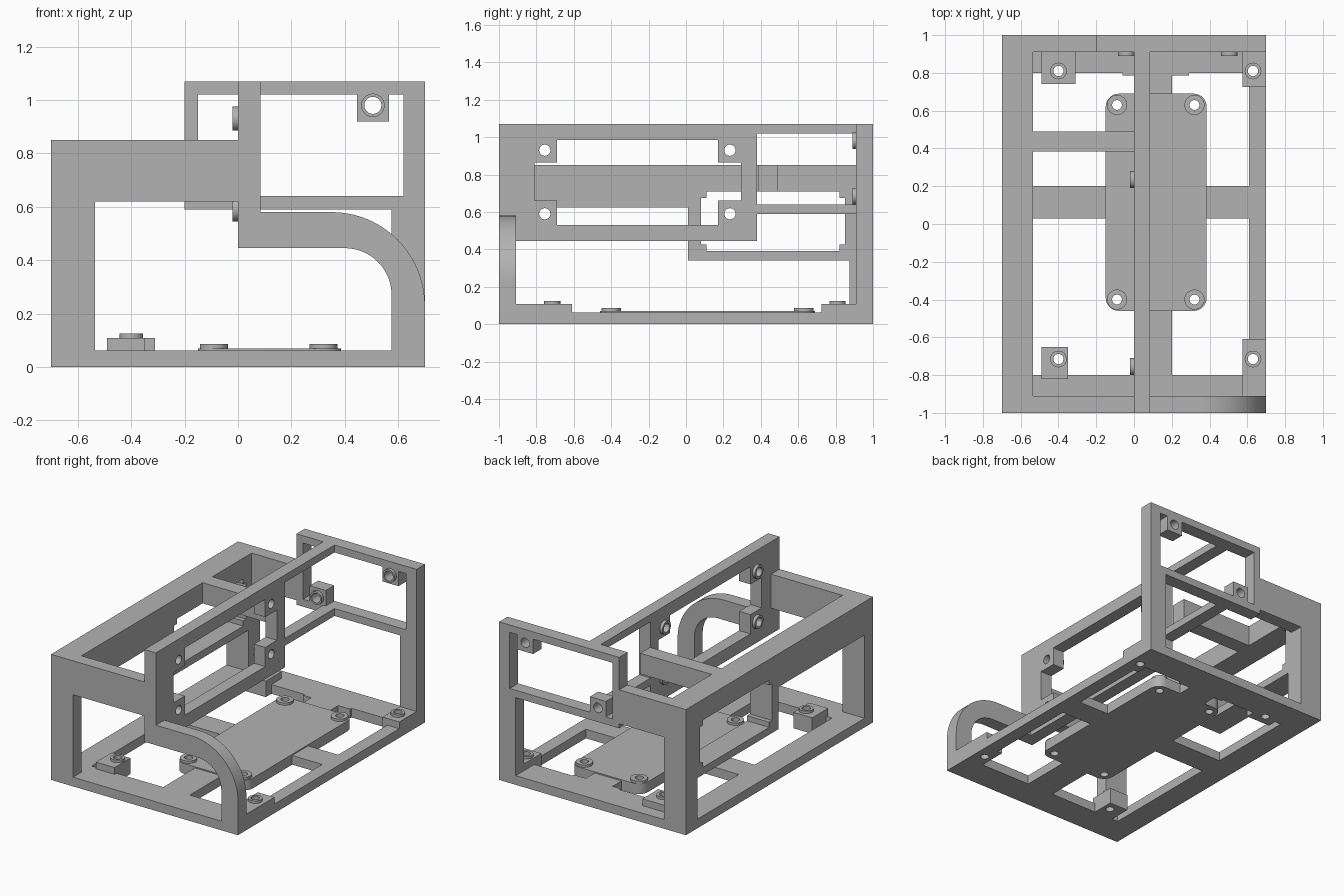
import bpy, bmesh, math
from mathutils import Matrix, Vector

cube = bpy.data.objects.get("Cube")
if cube:
    bpy.data.objects.remove(cube, do_unlink=True)

grey = bpy.data.materials.new("plain grey")
grey.use_nodes = True
GREY = (0.45, 0.45, 0.45, 1)
grey.diffuse_color = GREY
grey.node_tree.nodes["Principled BSDF"].inputs["Base Color"].default_value = GREY


def make(name, bm):
    bmesh.ops.recalc_face_normals(bm, faces=bm.faces)
    mesh = bpy.data.meshes.new(name)
    bm.to_mesh(mesh)
    bm.free()
    mesh.materials.append(grey)
    obj = bpy.data.objects.new(name, mesh)
    bpy.context.collection.objects.link(obj)
    return obj


def box(name, x, y, z):
    bm = bmesh.new()
    size = [b - a for a, b in (x, y, z)]
    mid = [(a + b) / 2 for a, b in (x, y, z)]
    bmesh.ops.create_cube(bm, size=1, matrix=Matrix.Translation(mid) @ Matrix.Diagonal((*size, 1)))
    return make(name, bm)


def rod(name, centre, axis, radius, length):
    bm = bmesh.new()
    turn = Vector(axis).to_track_quat("Z", "Y").to_matrix().to_4x4()
    bmesh.ops.create_cone(bm, cap_ends=True, segments=32, radius1=radius, radius2=radius,
                          depth=length, matrix=Matrix.Translation(centre) @ turn)
    return make(name, bm)


def extrude(name, outline, vector):
    bm = bmesh.new()
    face = bm.faces.new([bm.verts.new(p) for p in outline])
    moved = bmesh.ops.extrude_face_region(bm, geom=[face])["geom"]
    bmesh.ops.translate(bm, vec=vector, verts=[v for v in moved if isinstance(v, bmesh.types.BMVert)])
    return make(name, bm)


def cut(obj, *cutters):
    """Subtract the cutters, bake the result and drop the cutters."""
    for c in cutters:
        c.hide_render = True
        mod = obj.modifiers.new("cut", "BOOLEAN")
        mod.operation, mod.solver, mod.object = "DIFFERENCE", "EXACT", c
    graph = bpy.context.evaluated_depsgraph_get()
    baked = bpy.data.meshes.new_from_object(obj.evaluated_get(graph))
    obj.modifiers.clear()
    obj.data = baked
    for c in cutters:
        bpy.data.objects.remove(c, do_unlink=True)
    return obj


def drill(obj, centres, axis, radius):
    return cut(obj, *[rod("drill", c, axis, radius, 0.5) for c in centres])


def ring(name, centre, axis, outer, inner, length):
    return smooth(drill(rod(name, centre, axis, outer, length), [centre], axis, inner))


def smooth(obj):
    bpy.ops.object.select_all(action="DESELECT")
    obj.select_set(True)
    bpy.context.view_layer.objects.active = obj
    bpy.ops.object.shade_smooth_by_angle(angle=math.radians(30))
    return obj


def arc(cx, cy, r, start, end, n):
    for i in range(n + 1):
        a = math.radians(start + (end - start) * i / n)
        yield cx + r * math.cos(a), cy + r * math.sin(a)


X, Y, Z = (1, 0, 0), (0, 1, 0), (0, 0, 1)
FLOOR = 0.062
THROUGH = (-0.2, 0.2)
FRONT, BACK = (-1, -0.91), (0.91, 1)

# Base with four large openings
base = box("base_frame", (-0.7, 0.7), (-1, 1), (0, FLOOR))
cut(base, *[box("window", x, y, THROUGH)
            for x in ((-0.535, 0), (0.2, 0.61)) for y in ((-0.8, 0.03), (0.2, 0.8))])
box("base_back_tab", (-0.06, 0.29), (0.785, 0.81), (0, FLOOR))

# Corner mounting blocks with collars
mounts = [
    ("back_right", (-0.4, 0.81), (-0.49, -0.31), (0.74, 0.91)),
    ("back_left", (0.63, 0.81), (0.575, 0.7), (0.725, 0.95)),
    ("front_right", (-0.4, -0.715), (-0.49, -0.35), (-0.82, -0.65)),
    ("front_left", (0.63, -0.715), (0.575, 0.7), (-0.95, -0.61)),
]
drill(base, [(*m[1], 0) for m in mounts if m[0] != "front_right"], Z, 0.027)
for side, (cx, cy), bx, by in mounts:
    drill(box(side + "_mount", bx, by, (0, 0.108)), [(cx, cy, 0.05)], Z, 0.027)
    ring(side + "_mount_collar", (cx, cy, 0.116), Z, 0.044, 0.027, 0.018)

# Central board with rounded corners
corners = ((0.315, 0.62, 0), (-0.08, 0.62, 90), (-0.08, -0.39, 180), (0.315, -0.39, 270))
outline = [(px, py, 0) for cx, cy, a in corners for px, py in arc(cx, cy, 0.07, a, a + 90, 8)]
board = extrude("centre_board", outline, (0, 0, 0.07))
spots = [(x, y, 0.078) for x in (-0.09, 0.32) for y in (-0.4, 0.63)]
smooth(drill(board, spots, Z, 0.026))
for spot in spots:
    ring("board_collar", spot, Z, 0.053, 0.026, 0.016)

# Side wall with an open bay and a notched window
wall_cut = (-0.8, -0.4)
cut(box("side_wall", (-0.7, -0.535), (-1, 1), (0, 0.85)),
    box("bay", wall_cut, (-0.91, 0.01), (FLOOR, 0.625)),
    box("low_bay", wall_cut, (0, 0.875), (FLOOR, 0.34)),
    box("window_tall", wall_cut, (0.11, 0.82), (0.39, 0.71)),
    box("window_wide", wall_cut, (0.08, 0.85), (0.425, 0.675)))

# Upper beams joining the wall to the rest
box("front_beam", (-0.535, 0), FRONT, (0.62, 0.85))
box("back_beam", (-0.535, -0.2), BACK, (0.62, 0.85))
box("cross_beam", (-0.535, 0), (0.385, 0.49), (0.71, 0.85))

# Upright plate with screw lugs in the corners of its opening
plate_cut = (-0.1, 0.2)
plate = cut(box("upright_plate", (0, 0.085), (-1, 0.38), (0.445, 1.07)),
            box("opening_tall", plate_cut, (-0.69, 0.17), (0.53, 0.985)),
            box("opening_wide", plate_cut, (-0.81, 0.295), (0.66, 0.865)))
lugs = [(-0.01, y, z) for y in (-0.755, 0.235) for z in (0.59, 0.93)]
drill(plate, lugs, X, 0.03)
for lug in lugs:
    ring("plate_collar", lug, X, 0.045, 0.03, 0.02)
box("top_rail", (0, 0.085), (0.38, 0.91), (1.02, 1.07))
box("lower_rail", (0, 0.085), (0.38, 0.91), (0.59, 0.64))

# Back frame with two screw blocks
cut(box("back_frame", (-0.2, 0.7), BACK, (0, 1.07)),
    box("back_window", (-0.15, 0.62), (0.8, 1.1), (0.64, 1.02)),
    box("back_gap", (-0.3, 0.575), (0.8, 1.1), (-0.1, 0.59)))
for cx, cz, bz in ((0.505, 0.98, (0.92, 1.02)), (-0.04, 0.685, (0.64, 0.745))):
    block = box("back_screw_block", (cx - 0.06, cx + 0.06), BACK, bz)
    drill(block, [(cx, 0.95, cz)], Y, 0.032)
    ring("back_collar", (cx, 0.9, cz), Y, 0.044, 0.032, 0.02)

# Curved front arm sweeping down to the base
arm = [(0.085, 0.58), *arc(0.35, 0.23, 0.35, 90, 0, 24), (0.7, 0), (0.575, 0),
       *arc(0.4, 0.27, 0.175, 0, 90, 24), (0.085, 0.445)]
smooth(extrude("curved_arm", [(x, -1, z) for x, z in arm], (0, 0.09, 0)))
